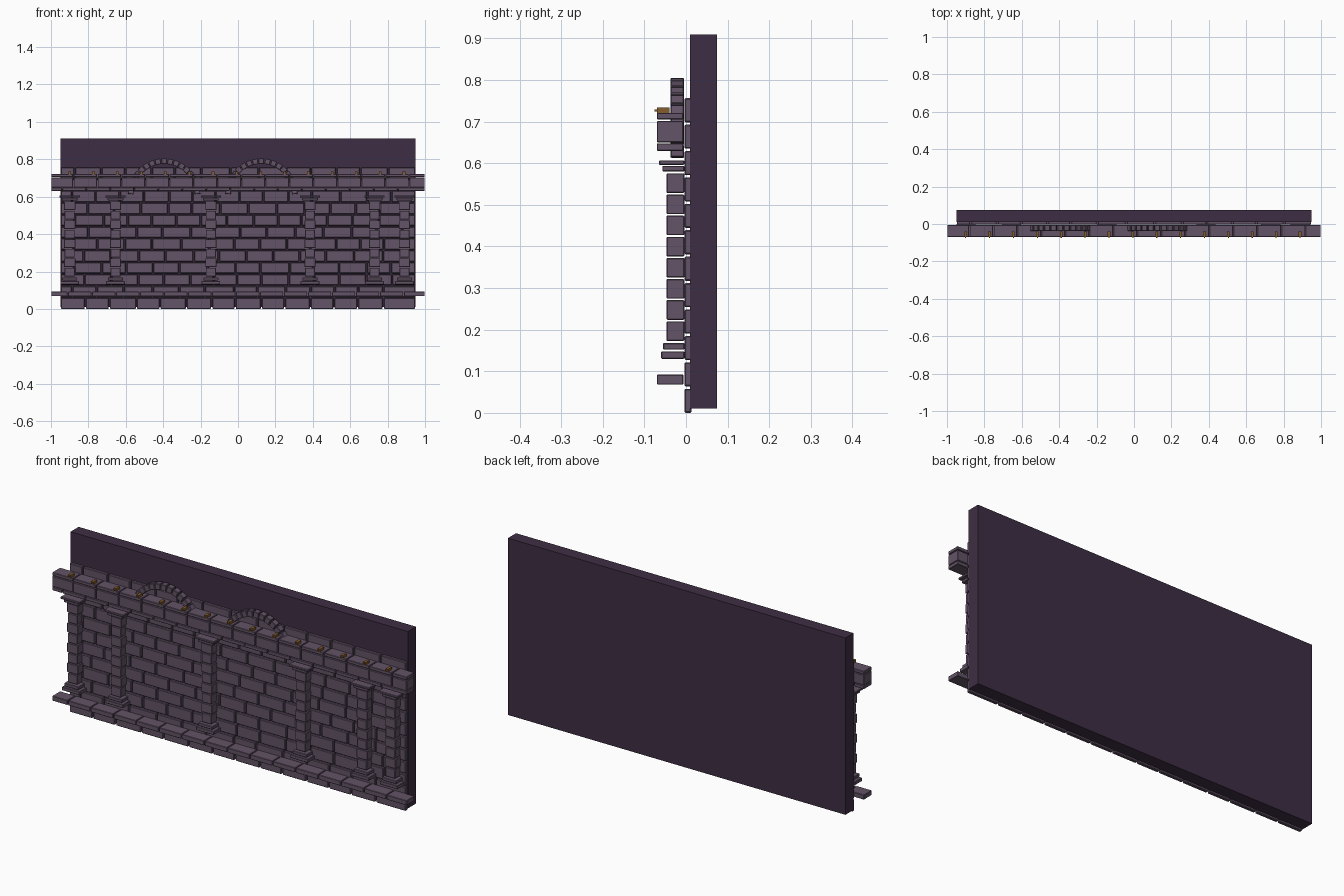
import bpy, bmesh, math, random
from mathutils import Matrix, Vector

random.seed(7)
cube = bpy.data.objects.get("Cube")
if cube:
    bpy.data.objects.remove(cube, do_unlink=True)


def material(name, rgb):
    m = bpy.data.materials.new(name)
    m.use_nodes = True
    m.diffuse_color = (*rgb, 1)
    m.node_tree.nodes["Principled BSDF"].inputs["Base Color"].default_value = (*rgb, 1)
    return m


STONE = material("mauve stone", (0.125, 0.087, 0.135))
MORTAR = material("dark mortar", (0.048, 0.027, 0.057))
GOLD = material("aged gold", (0.23, 0.11, 0.025))


def add_box(bm, x, y, z, rot=Matrix()):
    """Box spanning three (low, high) ranges, optionally turned about its centre."""
    ranges = (x, y, z)
    centre = Vector([(a + b) / 2 for a, b in ranges])
    size = [b - a for a, b in ranges]
    bmesh.ops.create_cube(
        bm, size=1, matrix=Matrix.Translation(centre) @ rot @ Matrix.Diagonal((*size, 1)))


def finish(bm, name, mat, bevel=0.0):
    mesh = bpy.data.meshes.new(name)
    bm.to_mesh(mesh)
    bm.free()
    mesh.materials.append(mat)
    obj = bpy.data.objects.new(name, mesh)
    bpy.context.collection.objects.link(obj)
    if bevel:
        mod = obj.modifiers.new("worn edges", 'BEVEL')
        mod.width = bevel
        mod.segments = 1
    return obj


def course(bm, x0, x1, y, z, pitch, gap=0.006, jitter=0.0, start=0.0):
    """One row of stones from x0 to x1."""
    x = x0
    step = start or pitch
    while x < x1 - 0.01:
        end = x + step * (1 + random.uniform(-jitter, jitter))
        if x1 - end < pitch * 0.35:
            end = x1
        add_box(bm, (x + gap / 2, end - gap / 2), y, z)
        x = end
        step = pitch


# Backing slab
bm = bmesh.new()
add_box(bm, (-0.95, 0.95), (0.01, 0.075), (0.01, 0.91))
finish(bm, "backing_slab", MORTAR)

# Brick wall in staggered courses
bm = bmesh.new()
ROW = 0.0635
for i in range(12):
    course(bm, -0.95, 0.95, (-0.004, 0.013), (i * ROW, i * ROW + 0.058), 0.14,
           gap=0.007, jitter=0.12, start=0.07 if i % 2 else 0.14)
finish(bm, "wall_bricks", STONE, 0.003)

# Plinth ledge and cornice bands
PITCH = 2 / 15.6
for name, z, front, start in (
        ("plinth_ledge", (0.068, 0.092), -0.07, 0.09),
        ("cornice_lower_band", (0.63, 0.648), -0.07, 0.06),
        ("cornice_frieze", (0.65, 0.702), -0.07, 0.12),
        ("cornice_top_band", (0.705, 0.721), -0.07, 0.12)):
    bm = bmesh.new()
    course(bm, -1, 1, (front, -0.006), z, PITCH, gap=0.004, start=start)
    finish(bm, name, STONE, 0.002)

# Pilasters: stepped base, stacked shaft blocks, stepped capital
STEPS = (  # half width, front, bottom, top
    (0.050, -0.060, 0.130, 0.148),
    (0.040, -0.055, 0.152, 0.168),
    (0.042, -0.057, 0.580, 0.594),
    (0.054, -0.065, 0.596, 0.607))
for n, cx in enumerate((-0.9, -0.655, -0.145, 0.385, 0.73, 0.89)):
    bm = bmesh.new()
    for half, front, low, high in STEPS:
        add_box(bm, (cx - half, cx + half), (front, -0.004), (low, high))
    for k in range(8):
        half = 0.030 if k % 2 else 0.027
        low = 0.173 + k * 0.0508
        add_box(bm, (cx - half, cx + half), (-0.047, -0.004), (low, low + 0.047))
    finish(bm, f"pilaster_{n + 1}", STONE, 0.002)

# Round arches rising behind the cornice
STONES = 17
for n, cx in enumerate((-0.395, 0.125)):
    bm = bmesh.new()
    for k in range(STONES):
        a = math.pi * (k + 0.5) / STONES
        r = 0.178
        x, z = cx + r * math.cos(a), 0.612 + r * math.sin(a)
        add_box(bm, (x - 0.0145, x + 0.0145), (-0.037, -0.005), (z - 0.015, z + 0.015),
                Matrix.Rotation(math.pi / 2 - a, 4, 'Y'))
    finish(bm, f"arch_{n + 1}", STONE, 0.002)

# Gold studs along the cornice
bm = bmesh.new()
for k in range(15):
    x = -0.9 + k * 0.1277
    add_box(bm, (x - 0.007, x + 0.007), (-0.07, -0.04), (0.719, 0.734))
    add_box(bm, (x - 0.003, x + 0.003), (-0.076, -0.07), (0.724, 0.729))
finish(bm, "cornice_studs", GOLD)
